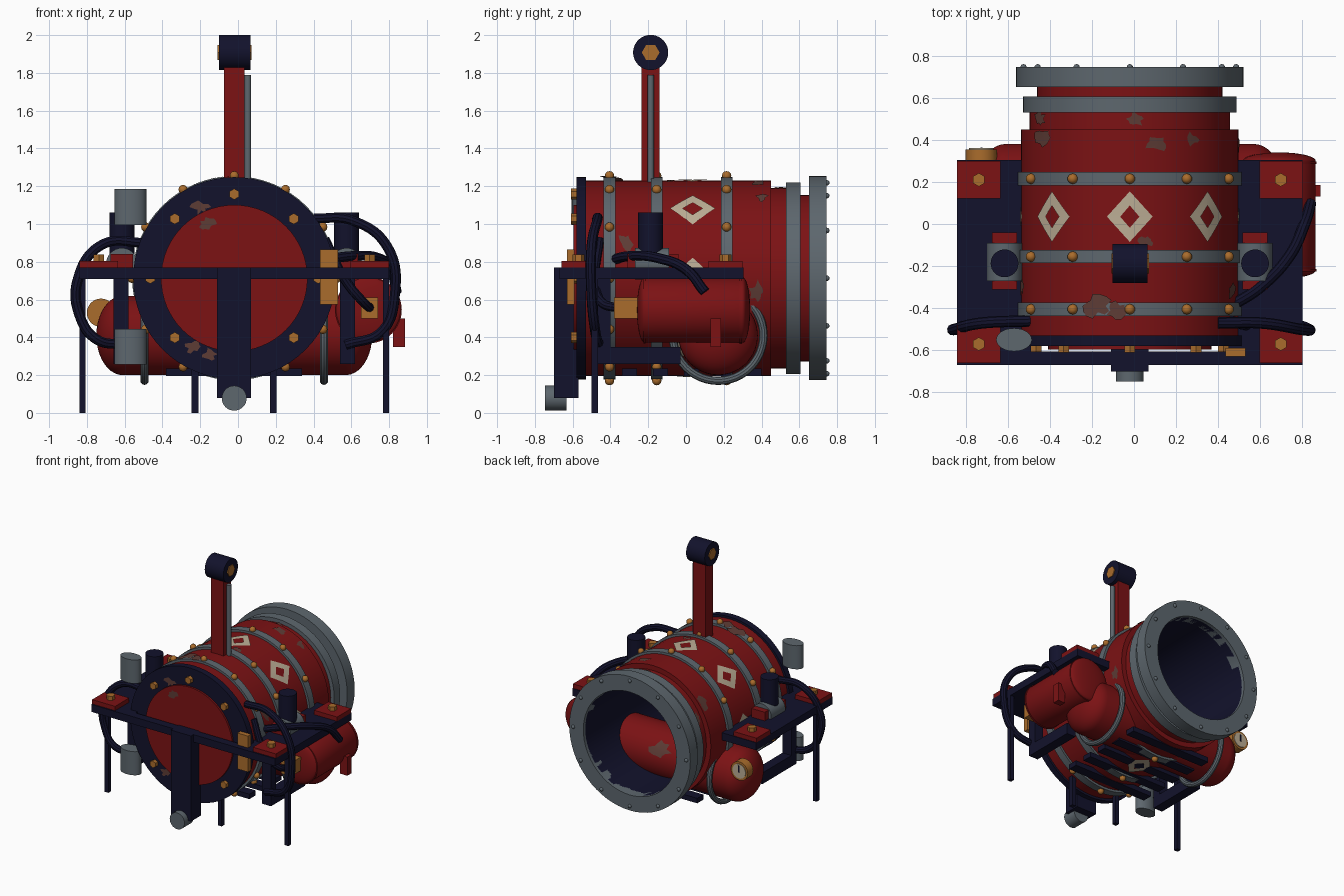
import bpy, bmesh, math, random
from mathutils import Vector, Matrix

random.seed(4)
if "Cube" in bpy.data.objects:
    bpy.data.objects.remove(bpy.data.objects["Cube"])

CX, CZ = -0.02, 0.713          # barrel axis
TY, TZ = 0.17, 0.41            # cross tank axis
TURN = {"X": Matrix.Rotation(math.pi / 2, 4, "Y"),
        "Y": Matrix.Rotation(-math.pi / 2, 4, "X"),
        "Z": Matrix.Identity(4)}
made = []


def material(name, rgb):
    m = bpy.data.materials.new(name)
    m.use_nodes = True
    color = (*rgb, 1)
    m.diffuse_color = color
    m.node_tree.nodes["Principled BSDF"].inputs["Base Color"].default_value = color
    return m


RED = material("red paint", (0.2, 0.006, 0.007))
NAVY = material("navy metal", (0.006, 0.006, 0.025))
GREY = material("grey steel", (0.11, 0.135, 0.155))
GOLD = material("brass", (0.4, 0.15, 0.025))
CREAM = material("cream paint", (0.5, 0.42, 0.3))
RUST = material("rust", (0.11, 0.045, 0.036))


def finish(name, bm, mat):
    bmesh.ops.recalc_face_normals(bm, faces=bm.faces)
    mesh = bpy.data.meshes.new(name)
    bm.to_mesh(mesh)
    bm.free()
    mesh.materials.append(mat)
    ob = bpy.data.objects.new(name, mesh)
    bpy.context.collection.objects.link(ob)
    made.append(ob)
    return ob


def box(name, xs, ys, zs, mat):
    bm = bmesh.new()
    bmesh.ops.create_cube(bm, size=1)
    for v in bm.verts:
        v.co = [s[0] + (c + 0.5) * (s[1] - s[0]) for c, s in zip(v.co, (xs, ys, zs))]
    return finish(name, bm, mat)


def cyl(name, center, r, length, axis, mat, segs=32):
    bm = bmesh.new()
    place = Matrix.Translation(center) @ TURN[axis]
    bmesh.ops.create_cone(bm, cap_ends=True, segments=segs, radius1=r, radius2=r,
                          depth=length, matrix=place)
    return finish(name, bm, mat)


def lathe(name, profile, center, axis, mat, segs=64, closed=False):
    # profile holds (radius, distance along axis)
    bm = bmesh.new()
    place = Matrix.Translation(center) @ TURN[axis]
    vs = [bm.verts.new((r, 0, d)) for r, d in profile]
    pairs = list(zip(vs, vs[1:] + vs[:1]))
    edges = [bm.edges.new(p) for p in (pairs if closed else pairs[:-1])]
    bmesh.ops.spin(bm, geom=vs + edges, cent=(0, 0, 0), axis=(0, 0, 1),
                   angle=math.tau, steps=segs)
    bmesh.ops.remove_doubles(bm, verts=bm.verts, dist=0.0001)
    bm.transform(place)
    return finish(name, bm, mat)


def ring(name, r0, r1, y0, y1, mat):
    return lathe(name, [(r0, y0), (r1, y0), (r1, y1), (r0, y1)],
                 (CX, 0, CZ), "Y", mat, closed=True)


def capsule(name, center, axis, half, r, dome, mat):
    steps = [math.pi / 2 * i / 10 for i in range(11)]
    end = [(r * math.cos(a), half - dome + dome * math.sin(a)) for a in steps]
    start = [(rad, -d) for rad, d in reversed(end)]
    return lathe(name, start + end, center, axis, mat)


def hose(name, points, r, mat):
    cu = bpy.data.curves.new(name, "CURVE")
    cu.dimensions = "3D"
    cu.bevel_depth, cu.bevel_resolution, cu.use_fill_caps = r, 3, True
    sp = cu.splines.new("BEZIER")
    sp.bezier_points.add(len(points) - 1)
    for bp, p in zip(sp.bezier_points, points):
        bp.co = p
        bp.handle_left_type = bp.handle_right_type = "AUTO"
    cu.materials.append(mat)
    ob = bpy.data.objects.new(name, cu)
    bpy.context.collection.objects.link(ob)
    made.append(ob)


def around(angle, r, y):
    return Vector((CX + r * math.sin(angle), y, CZ + r * math.cos(angle)))


def bead(name, center, r, mat):
    bm = bmesh.new()
    bmesh.ops.create_uvsphere(bm, u_segments=10, v_segments=6, radius=r,
                              matrix=Matrix.Translation(center))
    return finish(name, bm, mat)


def blob(name, size, place):
    # irregular paint chip, place maps flat offsets onto a surface
    bm = bmesh.new()
    mid = bm.verts.new(place(0, 0))
    rim = []
    for i in range(14):
        a, k = math.tau * i / 14, size * random.uniform(0.45, 1.1)
        rim.append(bm.verts.new(place(k * math.cos(a), 0.75 * k * math.sin(a))))
    for a, b in zip(rim, rim[1:] + rim[:1]):
        bm.faces.new((mid, a, b))
    finish(name, bm, RUST)


# Barrel shell, dark liner, stepped mouth
lathe("barrel", [(0, -.53), (.517, -.53), (.517, .45), (.477, .45), (.477, .54),
                 (.44, .54), (.44, .66), (.425, .66)], (CX, 0, CZ), "Y", RED)
lathe("barrel_liner", [(.415, .72), (.415, -.5), (0, -.5)], (CX, 0, CZ), "Y", NAVY)
ring("neck_ring", .43, .508, .53, .605, GREY)
ring("mouth_flange", .415, .54, .65, .745, GREY)
for i in range(12):
    bead("flange_rivet", around(i * math.tau / 12, .505, .745), .015, GREY)

# Strapping bands with rivets
for y in (-.405, -.155, .215):
    ring("band", .51, .535, y - .031, y + .031, GREY)
    for i in range(12):
        bead("band_rivet", around(i * math.tau / 12, .542, y), .025, GOLD)

# Front cover
ring("front_rim", .38, .535, -.58, -.53, NAVY)
cyl("front_disc", (CX, -.56, CZ), .388, .07, "Y", RED, 64)
for i in range(8):
    cyl("front_bolt", around(i * math.tau / 8, .445, -.59), .029, .04, "Y", GOLD, 6)

# Painted diamonds around the barrel
for i in range(8):
    bm = bmesh.new()
    loops = []
    for w, h in ((.108, .12), (.045, .053)):
        corners = [(w, 0), (0, h), (-w, 0), (0, -h)]
        loop = []
        for (a, b), (c, d) in zip(corners, corners[1:] + corners[:1]):
            for t in (0, .25, .5, .75):
                u, v = a + (c - a) * t, b + (d - b) * t
                loop.append(bm.verts.new(around(i * math.tau / 8 + u / .517, .523, .035 + v)))
        loops.append(loop)
    outer, inner = loops
    for k in range(len(outer)):
        bm.faces.new((outer[k - 1], outer[k], inner[k], inner[k - 1]))
    finish("diamond", bm, CREAM)

# Chipped paint: angle, radius, y, size
for ang, r, y, s in ((-.9, .522, .41, .08), (-.3, .541, -.39, .08), (-.1, .541, -.41, .06),
                     (.05, .482, .5, .05), (.25, .522, .38, .06), (.15, .522, -.08, .04),
                     (1.2, .522, -.32, .06), (.6, .522, .4, .05), (-1.1, .482, .5, .06),
                     (1.7, .522, .38, .06), (3.6, .522, .3, .07), (-1.4, .522, -.3, .06)):
    blob("barrel_chip", s, lambda u, v: around(ang + u / r, r, y + v))
for x, z, y, s in ((-.2, 1.09, -.584, .055), (-.16, 1, -.598, .05),
                   (-.24, .35, -.584, .05), (-.15, .31, -.584, .045)):
    blob("front_chip", s, lambda u, v: (x + u, y, z + v))
blob("tank_chip", .1, lambda u, v: (CX + u, TY + .215 * math.cos(.5 + v / .21),
                                    TZ + .215 * math.sin(.5 + v / .21)))

# Tall post, pipe and head
box("post", (-.075, .035), (-.235, -.14), (1.15, 1.85), RED)
cyl("post_pipe", (.052, -.187, 1.47), .018, .64, "Z", GREY, 16)
cyl("post_head", (-.018, -.187, 1.908), .093, .166, "X", NAVY, 40)
cyl("head_bolt", (-.018, -.187, 1.908), .047, .18, "X", GOLD, 6)

# Front crossbar, column and nozzle
box("crossbar", (-.84, .8), (-.67, -.605), (.71, .77), NAVY)
box("front_column", (-.11, .07), (-.7, -.57), (.08, .77), NAVY)
cyl("nozzle", (CX, -.69, .078), .066, .115, "Y", GREY)
box("clip", (.435, .53), (-.63, -.59), (.575, .865), GOLD)

# Side decks with pads, pumps, struts, legs
for s in (-1, 1):
    def span(a, b):
        return sorted((CX + s * a, CX + s * b))
    box("deck", span(.47, .82), (-.67, .305), (.71, .77), NAVY)
    for y0, y1 in ((-.66, -.48), (.12, .3)):
        box("deck_pad", span(.615, .82), (y0, y1), (.77, .805), RED)
        cyl("pad_bolt", (CX + s * .717, (y0 + y1) / 2, .815), .032, .045, "Z", GOLD, 6)
    x = CX + s * .595
    cyl("pump_body", (x, -.18, .79), .083, .18, "Y", GREY)
    cyl("pump_stack", (x, -.187, .95), .066, .22, "Z", NAVY)
    for y in (-.28, -.07):
        box("pump_foot", span(.535, .655), (y - .03, y + .03), (.77, .84), RED)
    box("strut", span(.56, .64), (-.465, -.4), (.26, .71), NAVY)
    box("strut_arm", span(.56, .64), (-.465, -.03), (.26, .35), NAVY)
    box("outer_leg", span(.787, .82), (-.5, -.465), (0, .72), NAVY)
    box("inner_leg", span(.19, .225), (-.5, -.465), (0, .32), NAVY)
    # clamp hoops on the cross tank
    hoop = [(.24 + .022 * math.cos(a), .022 * math.sin(a))
            for a in (math.tau * i / 10 for i in range(10))]
    lathe("tank_hoop", hoop, (CX + s * .475, TY, TZ), "X", GREY, 48, True)

# Belly slats
for i in range(5):
    y = -.3 + i * .165
    box("belly_slat", (-.38, .34), (y - .04, y + .04), (.195, .235), NAVY)

# Tanks
capsule("cross_tank", (CX, TY, TZ), "X", .73, .21, .14, RED)
capsule("side_tank", (.69, .04, .545), "Y", .3, .173, .04, RED)
for y in (-.22, .29):
    cyl("side_tank_seam", (.69, y, .545), .177, .012, "Y", RED, 48)
box("tank_latch", (.82, .885), (.13, .185), (.35, .5), RED)
box("tank_valve", (.65, .74), (-.38, -.25), (.5, .61), GOLD)

# Gauge
cyl("gauge_case", (-.725, .32, .53), .075, .07, "Y", GOLD)
cyl("gauge_face", (-.725, .356, .53), .058, .008, "Y", CREAM)
box("gauge_needle", (-.73, -.72), (.358, .363), (.52, .575), NAVY)

# Oval canisters beside the front cover
for z in (1.09, .35):
    can = cyl("canister", (0, 0, 0), 1, 1, "Z", GREY)
    can.scale, can.location = (.085, .055, .19), (-.57, -.55, z)

# Hoses
hose("left_loop", [(.4, -.47, 1.03), (.6, -.47, 1.02), (.79, -.5, .88), (.83, -.5, .62),
                   (.76, -.48, .43), (.57, -.46, .36)], .027, NAVY)
hose("right_loop", [(-.48, -.46, .9), (-.72, -.47, .89), (-.85, -.5, .7),
                    (-.84, -.5, .52), (-.75, -.5, .39), (-.6, -.46, .36)], .027, NAVY)
hose("deck_hose", [(.46, -.39, .81), (.6, -.3, .83), (.74, -.15, .82),
                   (.81, 0, .76), (.84, .1, .64)], .027, NAVY)
hose("valve_hose", [(.7, -.36, .555), (.67, -.44, .58), (.57, -.48, .7),
                    (.46, -.46, .92)], .025, NAVY)

# Turn hoses into meshes and shade
bpy.ops.object.select_all(action="DESELECT")
for ob in made:
    ob.select_set(True)
bpy.context.view_layer.objects.active = made[-1]
bpy.ops.object.convert(target="MESH")
bpy.ops.object.shade_smooth_by_angle(angle=math.radians(35))
